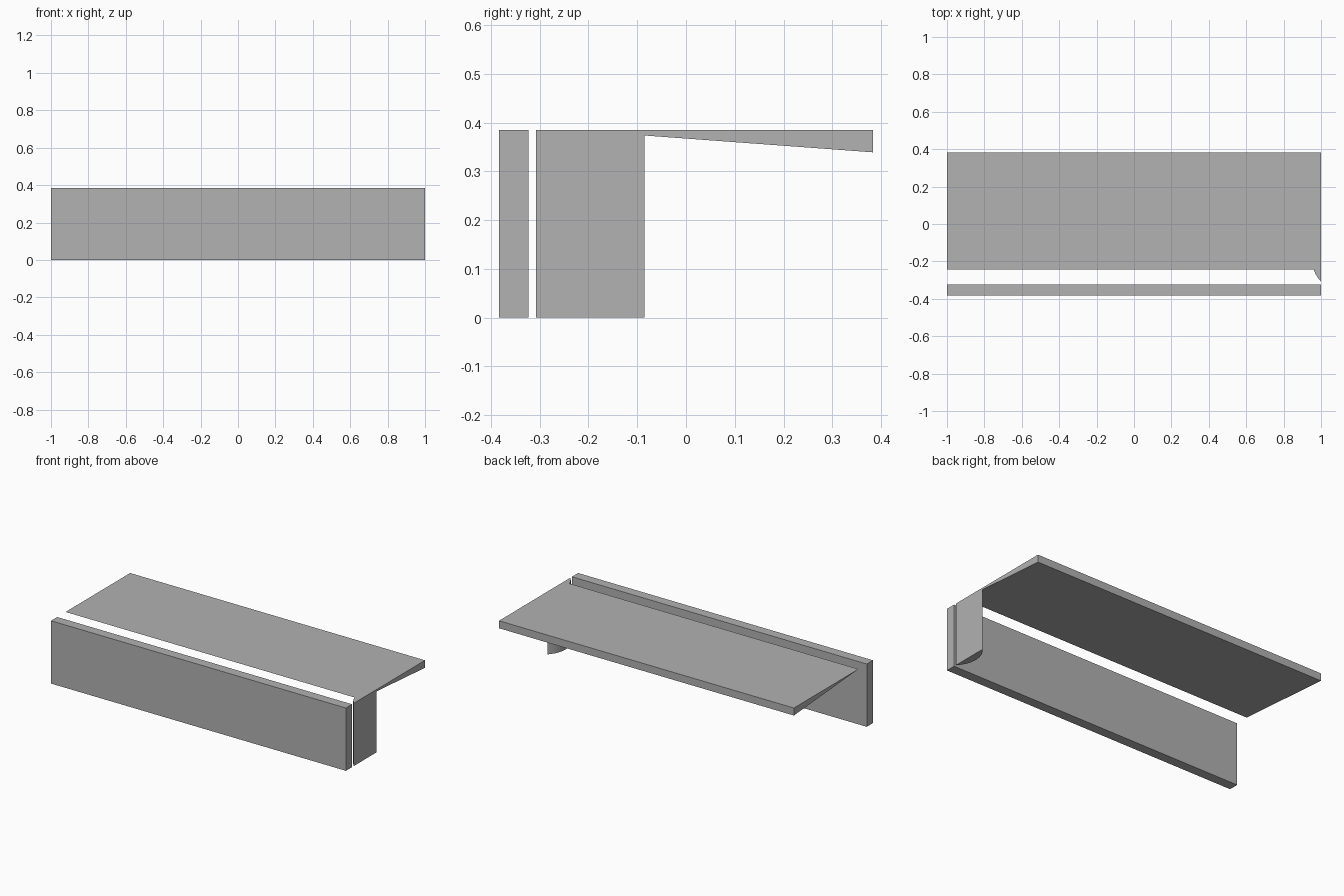
import bpy
import bmesh
import math
from mathutils import Vector

cube = bpy.data.objects.get("Cube")
if cube:
    bpy.data.objects.remove(cube, do_unlink=True)

GREY = (0.445, 0.445, 0.445, 1.0)
grey = bpy.data.materials.new("plain grey")
grey.use_nodes = True
grey.diffuse_color = GREY
grey.node_tree.nodes["Principled BSDF"].inputs["Base Color"].default_value = GREY

HALF, TOP = 1.0, 0.385
FRONT, BACK = -0.383, 0.383


def prism(name, profile, direction):
    """Extrude a closed planar profile along a direction."""
    bm = bmesh.new()
    face = bm.faces.new([bm.verts.new(p) for p in profile])
    grown = bmesh.ops.extrude_face_region(bm, geom=[face], use_keep_orig=True)
    moved = [v for v in grown["geom"] if isinstance(v, bmesh.types.BMVert)]
    bmesh.ops.translate(bm, verts=moved, vec=Vector(direction))
    bmesh.ops.recalc_face_normals(bm, faces=bm.faces)
    mesh = bpy.data.meshes.new(name)
    bm.to_mesh(mesh)
    bm.free()
    mesh.materials.append(grey)
    obj = bpy.data.objects.new(name, mesh)
    bpy.context.collection.objects.link(obj)
    return obj


# Upright front panel
panel = [(-HALF, y, z) for y, z in
         ((FRONT, 0), (-0.323, 0), (-0.323, TOP), (FRONT, TOP))]
prism("front_panel", panel, (2 * HALF, 0, 0))

# Tapered shelf, thickest at the back
shelf = [(-HALF, y, z) for y, z in
         ((-0.242, TOP), (BACK, TOP), (BACK, 0.339))]
prism("wedge_shelf", shelf, (2 * HALF, 0, 0))

# Side post: flat outside, shallow arc inside
y0, y1, bulge, steps = -0.308, -0.085, 0.046, 16
half_chord = (y1 - y0) / 2
radius = (half_chord ** 2 + bulge ** 2) / (2 * bulge)
spread = math.asin(half_chord / radius)
arc = []
for i in range(steps + 1):
    a = spread * (2 * i / steps - 1)
    arc.append((HALF - bulge + radius * (1 - math.cos(a)),
                (y0 + y1) / 2 + radius * math.sin(a), 0))
post = prism("side_post", arc, (0, 0, TOP))

# Smooth the arc and keep the sharp corners
bpy.ops.object.select_all(action='DESELECT')
post.select_set(True)
bpy.context.view_layer.objects.active = post
bpy.ops.object.shade_smooth_by_angle(angle=math.radians(30))
